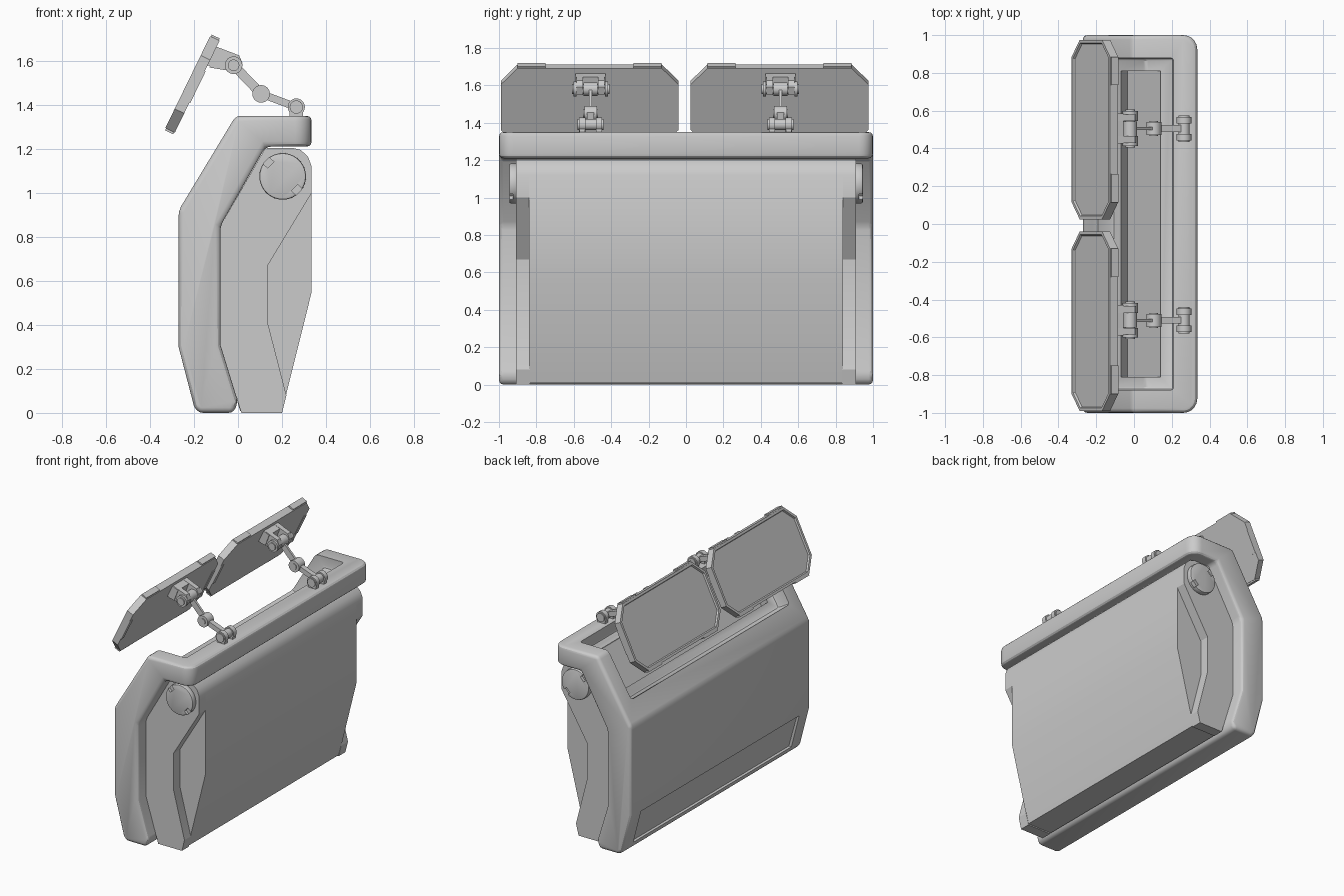
import bpy, bmesh, math
from mathutils import Matrix, Vector

if "Cube" in bpy.data.objects:
    bpy.data.objects.remove(bpy.data.objects["Cube"])


def finish(name, bm, bevel=0, segs=2, angle=25):
    bmesh.ops.recalc_face_normals(bm, faces=bm.faces)
    me = bpy.data.meshes.new(name)
    bm.to_mesh(me)
    bm.free()
    ob = bpy.data.objects.new(name, me)
    bpy.context.collection.objects.link(ob)
    if bevel:
        m = ob.modifiers.new("bevel", 'BEVEL')
        m.width, m.segments, m.angle_limit = bevel, segs, math.radians(angle)
        m.limit_method = 'ANGLE'
        apply(ob)
    return ob


def apply(ob):
    bpy.ops.object.select_all(action='DESELECT')
    bpy.context.view_layer.objects.active = ob
    ob.select_set(True)
    for m in list(ob.modifiers):
        bpy.ops.object.modifier_apply(modifier=m.name)


def smooth(ob):
    apply(ob)
    bpy.ops.object.shade_smooth_by_angle(angle=math.radians(28))


def prism_bm(pts, y0, y1, bm=None):
    """Extrude an x-z outline from y0 to y1."""
    bm = bm or bmesh.new()
    f = bm.faces.new([bm.verts.new((x, y0, z)) for x, z in pts])
    r = bmesh.ops.extrude_face_region(bm, geom=[f])
    vs = [v for v in r['geom'] if isinstance(v, bmesh.types.BMVert)]
    bmesh.ops.translate(bm, vec=(0, y1 - y0, 0), verts=vs)
    return bm


def prism(name, pts, y0, y1, **kw):
    return finish(name, prism_bm(pts, y0, y1), **kw)


def circle(x, z, r, n=24):
    return [(x + r * math.cos(2 * math.pi * i / n), z + r * math.sin(2 * math.pi * i / n)) for i in range(n)]


def bar(a, b, w):
    """Rectangle outline between two x-z points."""
    a, b = Vector(a), Vector(b)
    d = (b - a).normalized() * w / 2
    p = Vector((-d.y, d.x))
    return [a + p, b + p, b - p, a - p]


def cut(ob, cutter):
    m = ob.modifiers.new("cut", 'BOOLEAN')
    m.operation, m.object, m.solver = 'DIFFERENCE', cutter, 'EXACT'
    cutter.hide_render = True
    apply(ob)
    bpy.data.objects.remove(cutter)


def mirror_y(ob):
    m = ob.modifiers.new("mirror", 'MIRROR')
    m.use_axis = (False, True, False)
    smooth(ob)


# Outer shell: bent thick plate with an overhanging top bar
shell_pts = [(-0.01, 1.35), (0.335, 1.35), (0.335, 1.21), (0.125, 1.21), (-0.08, 0.85), (-0.08, 0.31),
             (0.0, 0.05), (-0.02, 0), (-0.18, 0), (-0.2, 0.03), (-0.27, 0.3), (-0.27, 0.92)]
bm = prism_bm(shell_pts, -1, 1)
corner = [e for e in bm.edges if all(v.co.x > 0.33 for v in e.verts)
          and abs(e.verts[0].co.y - e.verts[1].co.y) < 0.01]
bmesh.ops.bevel(bm, geom=corner, offset=0.075, segments=5, profile=0.5, affect='EDGES')
shell = finish("outer_shell", bm, bevel=0.024, segs=3)

# Stepped opening in the top and slope, shallow recess at the lower back
cut(shell, prism("cut_opening", [(0.21, 1.5), (0.21, 1.27), (0.058, 1.27), (-0.105, 1.0), (-0.19, 1.05),
                                 (-0.35, 1.15), (-0.35, 1.5)], -0.88, 0.88, bevel=0.018))
cut(shell, prism("cut_floor", [(0.14, 1.4), (0.14, 1.262), (-0.035, 1.0), (-0.07, 1.06), (-0.07, 1.4)],
                 -0.81, 0.81))
cut(shell, prism("cut_lower", [(-0.35, 0.285), (-0.25, 0.285), (-0.185, 0.05), (-0.25, 0.05), (-0.35, 0.15)],
                 -0.88, 0.88))
smooth(shell)

# Inner body: main case
case = prism("main_case", [(0.01, 0.008), (0.2, 0.008), (0.335, 0.55), (0.335, 1.12), (0.318, 1.165),
                           (0.285, 1.195), (0.245, 1.205), (0.125, 1.205), (-0.08, 0.85), (-0.08, 0.31)],
             -0.84, 0.84)
smooth(case)

# Side columns at both ends of the case
cheek = prism("side_columns", [(0.015, 0), (0.2, 0), (0.22, 0.08), (0.135, 0.41), (0.135, 0.67),
                               (0.335, 1.0), (0.335, 1.12), (0.318, 1.165), (0.285, 1.195), (0.245, 1.205),
                               (0.125, 1.205), (-0.08, 0.85), (-0.08, 0.31)], 0.835, 0.91)
mirror_y(cheek)

# Pivot caps with two notches on the rim
cap = prism("pivot_caps", circle(0.203, 1.075, 0.106, 40), 0.9, 0.945, bevel=0.008, angle=40)
for s in (-1, 1):
    d = Vector((s * 0.72, -s * 0.69))
    c = Vector((0.203, 1.075))
    cut(cap, prism("cut_notch", bar(c + d * 0.075, c + d * 0.13, 0.04), 0.925, 1))
mirror_y(cap)

# Tilted panels: octagon slabs with a rimmed back face and edge tabs
V = Vector((0.438, 0, 0.899))
N = Vector((0.899, 0, -0.438))
C = Vector((-0.207, 0, 1.493))


def panel_matrix(y):
    return Matrix((( 0, V.x, N.x, C.x), (1, 0, 0, y), (0, V.z, N.z, C.z), (0, 0, 0, 1)))


def box(bm, u, v, w, su, sv, sw, mat):
    bmesh.ops.create_cube(bm, size=1, matrix=mat @ Matrix.Translation((u, v, w)) @ Matrix.Diagonal((su, sv, sw, 1)))


for side, py, hy in (("left", 0.5, 0.505), ("right", -0.515, -0.51)):
    M = panel_matrix(py)
    bm = bmesh.new()
    octo = [(a * u, b * v) for a, b, seq in ((1, 1, 0), (-1, 1, 1), (-1, -1, 0), (1, -1, 1))
            for u, v in ([(0.475, 0.135), (0.385, 0.232)][::-1 if seq else 1])]
    f = bm.faces.new([bm.verts.new((u, v, -0.024)) for u, v in octo])
    r = bmesh.ops.extrude_face_region(bm, geom=[f])
    bmesh.ops.translate(bm, vec=(0, 0, 0.048), verts=[v for v in r['geom'] if isinstance(v, bmesh.types.BMVert)])
    bmesh.ops.recalc_face_normals(bm, faces=bm.faces)
    back = min(bm.faces, key=lambda q: q.calc_center_median().z)
    bmesh.ops.inset_region(bm, faces=[back], thickness=0.018, depth=0)
    bmesh.ops.inset_region(bm, faces=[back], thickness=0.006, depth=-0.01)
    bmesh.ops.transform(bm, matrix=M, verts=bm.verts)
    for u in (-0.31, 0.31):
        for v in (-1, 1):
            box(bm, u, v * 0.233, 0, 0.15, 0.018, 0.04, M)
    for u in (-0.46, 0.46):
        box(bm, u, 0, 0.022, 0.03, 0.16, 0.012, M)
    finish("panel_" + side, bm)

    # Panel bracket: base block with two ears holding a pin
    bm = prism_bm([(-0.125, 1.675), (-0.055, 1.645), (-0.085, 1.565), (-0.155, 1.585)], hy - 0.08, hy + 0.08)
    for s in (-1, 1):
        prism_bm([(-0.1, 1.665), (0.005, 1.625), (0.02, 1.59), (0.0, 1.548), (-0.13, 1.57)],
                 hy + s * 0.04, hy + s * 0.075, bm)
    finish("panel_bracket_" + side, bm)
    bm = prism_bm(circle(-0.02, 1.58, 0.026), hy - 0.1, hy + 0.1)
    prism_bm(circle(-0.02, 1.58, 0.036), hy - 0.038, hy + 0.038, bm)
    for s in (-1, 1):
        prism_bm(circle(-0.02, 1.58, 0.04), hy + s * 0.076, hy + s * 0.092, bm)
    smooth(finish("panel_pin_" + side, bm))

    # Folding arm: thin upper link, elbow, square lower link
    smooth(prism("upper_link_" + side, bar((-0.02, 1.58), (0.105, 1.45), 0.042), hy - 0.008, hy + 0.008))
    bm = prism_bm(circle(0.105, 1.45, 0.04), hy - 0.034, hy + 0.034)
    prism_bm(circle(0.105, 1.45, 0.022), hy - 0.04, hy + 0.04, bm)
    smooth(finish("elbow_" + side, bm))
    smooth(prism("lower_link_" + side, bar((0.105, 1.45), (0.265, 1.39), 0.034), hy - 0.018, hy + 0.018))

    # Spool hinge with a foot on the top bar
    bm = prism_bm(circle(0.265, 1.39, 0.03), hy - 0.07, hy + 0.07)
    for s in (-1, 1):
        prism_bm(circle(0.265, 1.39, 0.039), hy + s * 0.028, hy + s * 0.062, bm)
        prism_bm([(0.235, 1.34), (0.295, 1.34), (0.295, 1.385), (0.235, 1.385)], hy + s * 0.03, hy + s * 0.06, bm)
    smooth(finish("base_hinge_" + side, bm))
